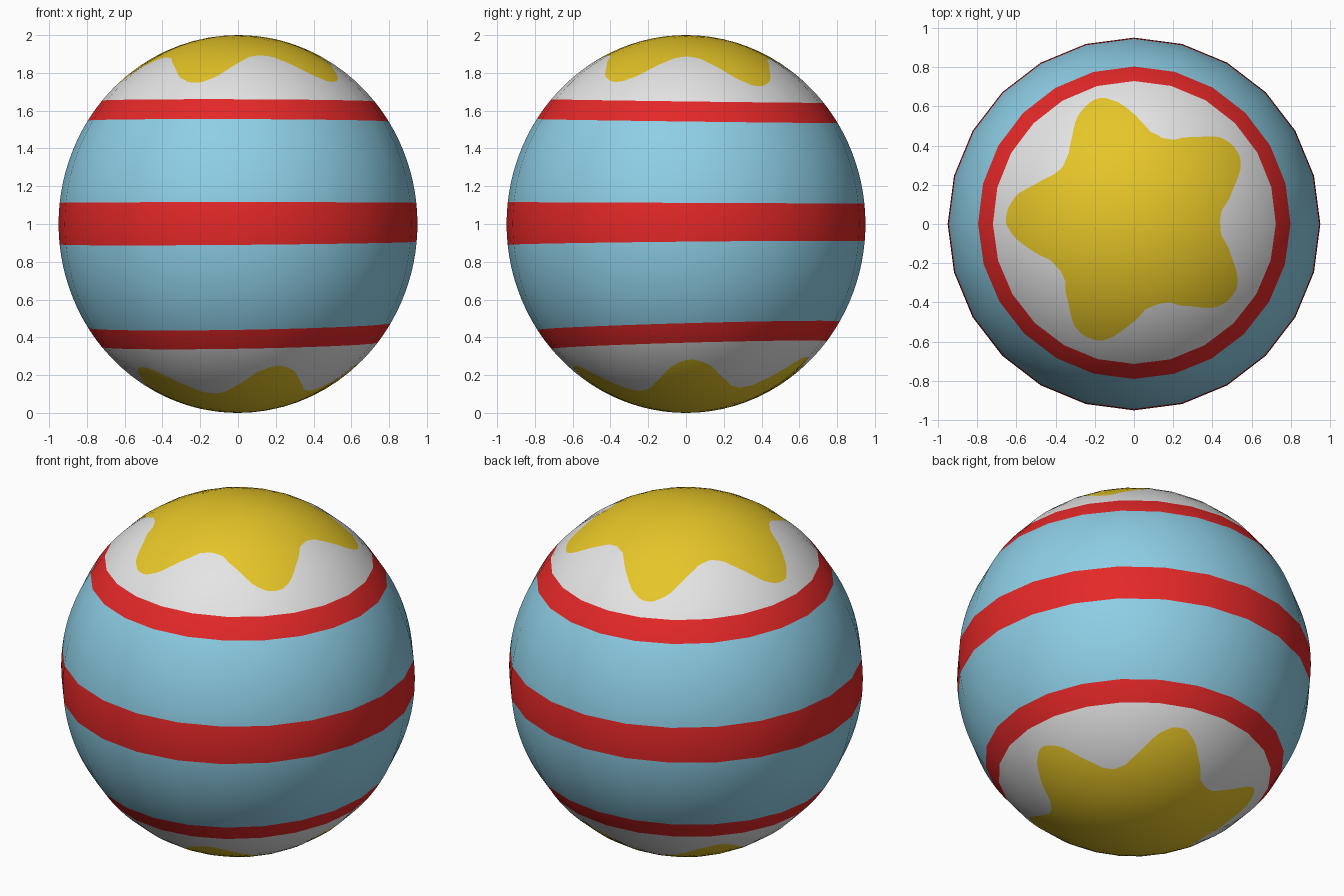
import bpy, bmesh, math
from mathutils import Vector

if "Cube" in bpy.data.objects:
    bpy.data.objects.remove(bpy.data.objects["Cube"])

R, H, SIDES, SUB = 0.95, 1.0, 24, 6      # waist radius, half height, outline sides, columns per side
COLS = SIDES * SUB


def material(name, rgb):
    m = bpy.data.materials.new(name)
    m.diffuse_color = (*rgb, 1)
    m.use_nodes = True
    m.node_tree.nodes["Principled BSDF"].inputs["Base Color"].default_value = m.diffuse_color
    return m


materials = [material("gold", (0.79, 0.56, 0.021)),
             material("white", (0.78, 0.78, 0.78)),
             material("red", (0.78, 0.021, 0.021)),
             material("light_blue", (0.27, 0.62, 0.79))]
GOLD, WHITE, RED, BLUE = range(4)

# half of one rounded star arm: degrees from the tip, radius
ARM = [(0, .647), (4, .641), (10, .610), (18, .537), (28, .464), (36, .448)]


def arm_radius(phi, turn):
    a = (math.degrees(phi) - turn) % 72
    a = min(a, 72 - a)
    for (a0, r0), (a1, r1) in zip(ARM, ARM[1:]):
        if a <= a1:
            return r0 + (r1 - r0) * (a - a0) / (a1 - a0)
    return ARM[-1][1]


def star_edge(th, centre, turn):
    """Distance from the axis to a slightly off-centre star edge."""
    d, c, rho = Vector((math.cos(th), math.sin(th))), Vector(centre), 0.5
    for _ in range(25):
        p = d * rho - c
        rho += 0.8 * (arm_radius(math.atan2(p.y, p.x), turn) - p.length)
    return math.asin(rho / R)


def stripe_edge(th, z, sx, sy):
    """Polar angle of a slightly tilted stripe edge."""
    rho = R * math.sqrt(1 - (z - 1) ** 2)
    return math.acos(z + rho * (sx * math.cos(th) + sy * math.sin(th)) - 1)


# stripe edges from top to bottom: height, tilt in x, tilt in y
EDGES = [(1.651, -.003, -.013), (1.545, -.003, -.013),
         (1.112, 0, -.004), (.899, .008, .010),
         (.462, .016, .028), (.360, .016, .028)]
# colour and number of rings for each band from top to bottom
BANDS = [(GOLD, 9), (WHITE, 5), (RED, 3), (BLUE, 8), (RED, 4),
         (BLUE, 8), (RED, 3), (WHITE, 5), (GOLD, 9)]


def column(th):
    """Polar angles of all rings down one column, aligned to the paint edges."""
    lim = [0, star_edge(th, (-.01, .02), 178.5 - 144)]
    lim += [stripe_edge(th, *e) for e in EDGES]
    lim += [math.pi - star_edge(th, (.015, .025), 0), math.pi]
    out = [0]
    for (_, n), a, b in zip(BANDS, lim, lim[1:]):
        out += [a + (b - a) * k / n for k in range(1, n + 1)]
    return out


# ball: 24-sided outline, smooth shaded, rings follow the painted edges
bm = bmesh.new()
top, bottom = bm.verts.new((0, 0, 2 * H)), bm.verts.new((0, 0, 0))
step = 2 * math.pi / SIDES
grid = []
for i in range(COLS):
    th = 2 * math.pi * i / COLS
    flat = math.cos(step / 2) / math.cos(th % step - step / 2)
    if i % SUB == 0:
        flat = 1.0
    col = [bm.verts.new((R * flat * math.sin(t) * math.cos(th),
                         R * flat * math.sin(t) * math.sin(th),
                         H + H * math.cos(t))) for t in column(th)[1:-1]]
    grid.append([top] + col + [bottom])
ring_colour = [c for c, n in BANDS for _ in range(n)]
for i in range(COLS):
    a, b = grid[i], grid[(i + 1) % COLS]
    for k, colour in enumerate(ring_colour):
        quad = list(dict.fromkeys((a[k], a[k + 1], b[k + 1], b[k])))
        f = bm.faces.new(quad)
        f.material_index = colour
        f.smooth = True
mesh = bpy.data.meshes.new("ball")
bm.to_mesh(mesh)
bm.free()
for m in materials:
    mesh.materials.append(m)
# round shading across the flat sides
mesh.normals_split_custom_set_from_vertices(
    [Vector((v.co.x / R ** 2, v.co.y / R ** 2, (v.co.z - H) / H ** 2)).normalized()
     for v in mesh.vertices])
ball = bpy.data.objects.new("ball", mesh)
bpy.context.collection.objects.link(ball)
